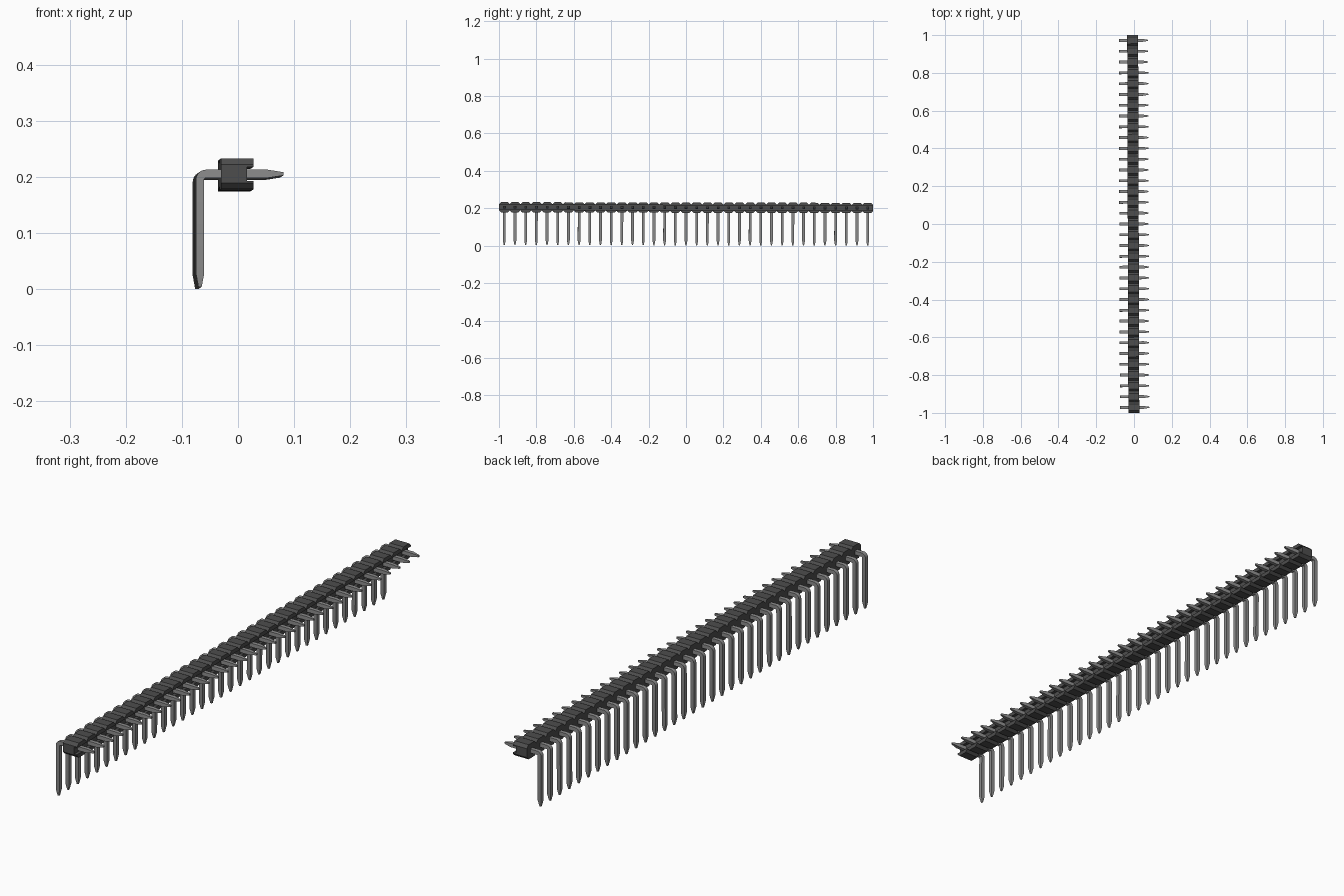
import bpy, bmesh, math

cube = bpy.data.objects.get("Cube")
if cube:
    bpy.data.objects.remove(cube, do_unlink=True)

COUNT = 35
PITCH = 2.0 / COUNT
TILT = (-0.002, 0.0, 0.003)      # the strip sits very slightly askew
PIN_Z = 0.2035                   # height of the horizontal pin axis


def material(name, grey):
    mat = bpy.data.materials.new(name)
    mat.use_nodes = True
    colour = (grey, grey, grey, 1.0)
    mat.diffuse_color = colour
    mat.node_tree.nodes["Principled BSDF"].inputs["Base Color"].default_value = colour
    return mat


def row_object(name, bm, mat):
    """Turn one unit into a row of COUNT units along y."""
    bmesh.ops.recalc_face_normals(bm, faces=bm.faces)
    mesh = bpy.data.meshes.new(name)
    bm.to_mesh(mesh)
    bm.free()
    mesh.materials.append(mat)
    obj = bpy.data.objects.new(name, mesh)
    bpy.context.collection.objects.link(obj)
    array = obj.modifiers.new("row", 'ARRAY')
    array.count = COUNT
    array.use_relative_offset = False
    array.use_constant_offset = True
    array.constant_offset_displace = (0, PITCH, 0)
    obj.rotation_euler = TILT
    return obj


Y0 = -1 + PITCH / 2              # centre of the first unit

# Housing unit: octagonal block with a channel along its pin side
bm = bmesh.new()
hw, hh, cut, slot = PITCH / 2, 0.0275, 0.011, 0.0125
quarter = [(hw, slot), (hw, hh - cut), (hw - cut, hh)]
upper = quarter + [(-y, z) for y, z in reversed(quarter)]
outline = upper + [(-y, -z) for y, z in upper]
back, floor, front = -0.033, 0.013, 0.025
rings = [[bm.verts.new((x, Y0 + y, PIN_Z + z)) for y, z in outline]
         for x in (back, floor)]
n = len(outline)
for i in range(n):
    j = (i + 1) % n
    bm.faces.new((rings[0][i], rings[0][j], rings[1][j], rings[1][i]))
bm.faces.new(rings[0])
f = rings[1]
rails = [bm.faces.new(f[0:6]), bm.faces.new(f[6:12])]
bm.faces.new((f[0], f[5], f[6], f[11]))
bmesh.ops.recalc_face_normals(bm, faces=bm.faces)
for rail in rails:
    raised = bmesh.ops.extrude_discrete_faces(bm, faces=[rail])["faces"]
    verts = {v for face in raised for v in face.verts}
    bmesh.ops.translate(bm, verts=list(verts), vec=(front - floor, 0, 0))
row_object("housing", bm, material("dark grey plastic", 0.075))

# Pin: square wire with a right-angle bend and tapered ends
bm = bmesh.new()
half, leg_x, radius = 0.0073, -0.0705, 0.0105
# stations: x, z, direction angle of travel, scale
stations = [(leg_x, 0.002, 90, 0.4), (leg_x, 0.026, 90, 1.0)]
for k in range(7):
    a = math.radians(90 - 15 * k)
    stations.append((leg_x + radius - radius * math.sin(a),
                     PIN_Z - radius + radius * math.cos(a), 90 - 15 * k, 1.0))
stations += [(0.050, PIN_Z, 0, 1.0), (0.078, PIN_Z, 0, 0.4)]
rings = []
for x, z, angle, scale in stations:
    a = math.radians(angle)
    nx, nz, h = -math.sin(a), math.cos(a), half * scale
    rings.append([bm.verts.new((x + nx * v * h, Y0 + u * h, z + nz * v * h))
                  for u, v in ((-1, -1), (1, -1), (1, 1), (-1, 1))])
for r, s in zip(rings, rings[1:]):
    for i in range(4):
        j = (i + 1) % 4
        bm.faces.new((r[i], r[j], s[j], s[i]))
bm.faces.new(rings[0])
bm.faces.new(rings[-1])
pins = row_object("pins", bm, material("grey metal", 0.27))

# Smooth the bends only
bpy.ops.object.select_all(action='DESELECT')
pins.select_set(True)
bpy.context.view_layer.objects.active = pins
bpy.ops.object.shade_smooth_by_angle(angle=math.radians(25))
